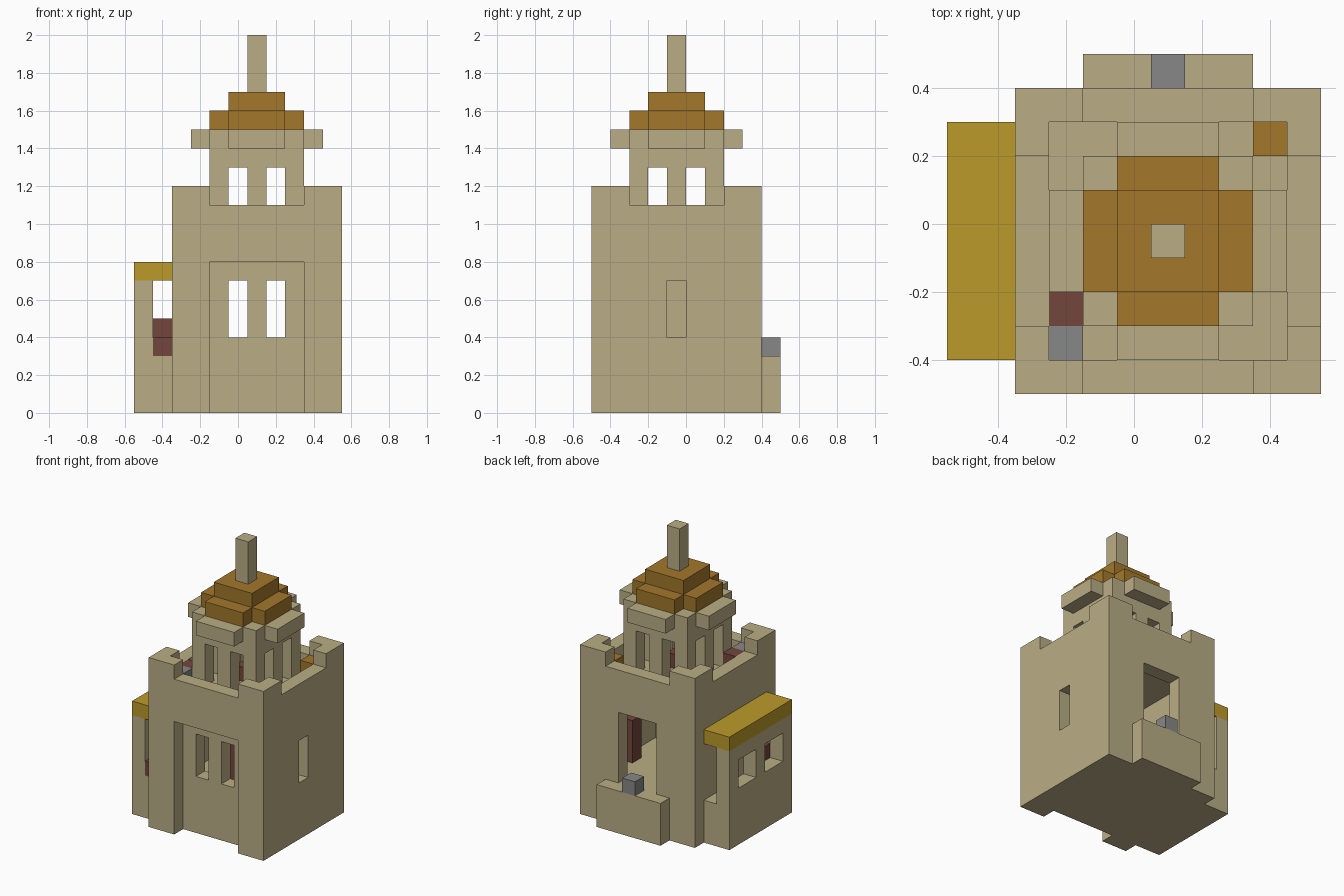
import bpy
import bmesh
from itertools import product
from math import radians
from mathutils import Vector

UNIT = 0.1
ORIGIN = Vector((-0.55, -0.5, 0))

if "Cube" in bpy.data.objects:
    bpy.data.objects.remove(bpy.data.objects["Cube"])


def material(name, rgb):
    m = bpy.data.materials.new(name)
    m.use_nodes = True
    m.diffuse_color = (*rgb, 1)
    m.node_tree.nodes["Principled BSDF"].inputs["Base Color"].default_value = (*rgb, 1)
    return m


sandstone = material("sandstone", (0.49, 0.42, 0.235))
orange = material("orange_tile", (0.366, 0.188, 0.024))
gold = material("gold_awning", (0.50, 0.323, 0.023))
red = material("dark_red", (0.171, 0.061, 0.045))
grey = material("grey_stone", (0.242, 0.242, 0.242))


def block(x0, x1, y0, y1, z0, z1):
    """Set of unit cells filling a box."""
    return set(product(range(x0, x1), range(y0, y1), range(z0, z1)))


def build(name, mat, cells):
    """Skin the outside of a set of cells with flat faces."""
    bm = bmesh.new()
    corners = {}

    def vert(p):
        if p not in corners:
            corners[p] = bm.verts.new(ORIGIN + UNIT * Vector(p))
        return corners[p]

    for cell in cells:
        for axis, side in product(range(3), (0, 1)):
            near = list(cell)
            near[axis] += 2 * side - 1
            if tuple(near) in cells:
                continue
            u, v = (axis + 1) % 3, (axis + 2) % 3
            loop = []
            for du, dv in ((0, 0), (1, 0), (1, 1), (0, 1)):
                p = list(cell)
                p[axis] += side
                p[u] += du
                p[v] += dv
                loop.append(vert(tuple(p)))
            bm.faces.new(loop if side else loop[::-1])
    bmesh.ops.dissolve_limit(bm, angle_limit=radians(1), verts=bm.verts, edges=bm.edges)
    mesh = bpy.data.meshes.new(name)
    bm.to_mesh(mesh)
    bm.free()
    mesh.materials.append(mat)
    obj = bpy.data.objects.new(name, mesh)
    bpy.context.collection.objects.link(obj)


# Main hall: hollow block with recessed front, terrace and battlements
hall = block(2, 11, 0, 9, 0, 12)
hall -= block(4, 9, 0, 1, 0, 8)       # front recess
hall -= block(3, 10, 2, 8, 3, 9)      # room
hall -= block(3, 10, 1, 8, 10, 12)    # terrace
hall -= block(4, 9, 0, 9, 11, 12)     # front and back crenels
hall -= block(2, 11, 2, 7, 11, 12)    # side crenels
for x in (5, 7):
    hall -= block(x, x + 1, 1, 2, 4, 7)
hall -= block(5, 8, 8, 9, 3, 8)       # back doorway
hall -= block(10, 11, 4, 5, 4, 7)     # side slit
build("hall", sandstone, hall)

# Back porch with a stone on it
build("back_porch", sandstone, block(4, 9, 9, 10, 0, 3))
build("porch_stone", grey, block(6, 7, 9, 10, 3, 4))

# Side gallery with awning
gallery = block(0, 2, 1, 8, 0, 7) - block(1, 2, 1, 8, 3, 7)
for y in (2, 5):
    gallery -= block(0, 1, y, y + 2, 4, 6)
build("side_gallery", sandstone, gallery)
build("gallery_awning", gold, block(0, 2, 1, 8, 7, 8))
build("gallery_crates", red, block(1, 2, 1, 3, 3, 4) | block(1, 2, 2, 3, 4, 5))

# Tower with paired windows on every side
tower = block(4, 9, 2, 7, 10, 15) - block(5, 8, 3, 6, 10, 14)
for i in (0, 2):
    tower -= block(5 + i, 6 + i, 2, 7, 10, 13)
    tower -= block(4, 9, 3 + i, 4 + i, 10, 13)
build("tower", sandstone, tower)

# Eaves, stepped roof and mast
eaves = block(3, 10, 3, 6, 14, 15) | block(5, 8, 1, 8, 14, 15)
build("eaves", sandstone, eaves - tower)
roof = block(4, 9, 3, 6, 15, 16) | block(5, 8, 2, 7, 15, 16) | block(5, 8, 3, 6, 16, 17)
build("stepped_roof", orange, roof)
build("mast", sandstone, block(6, 7, 4, 5, 17, 20))

# Loose blocks on the terrace and inside
build("terrace_red_block", red, block(3, 4, 2, 3, 10, 11))
build("terrace_grey_block", grey, block(3, 4, 1, 2, 10, 11))
build("terrace_orange_block", orange, block(9, 10, 7, 8, 10, 11))
build("tower_red_block", red, block(6, 7, 4, 5, 10, 11))
build("room_red_post", red, block(6, 7, 3, 4, 3, 7))
build("room_red_shelf", red, block(9, 10, 5, 6, 3, 6))
